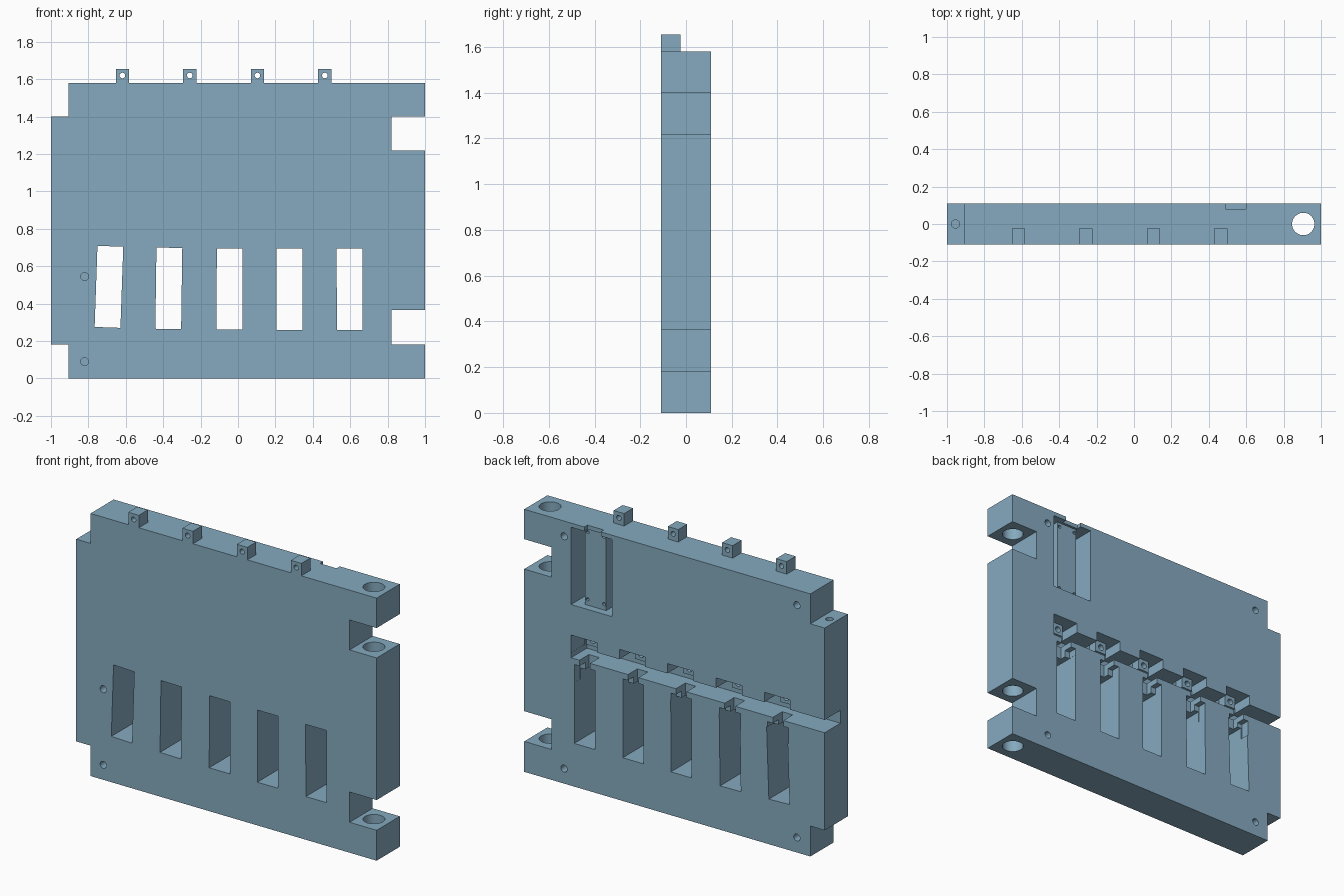
import bpy, math
from mathutils import Matrix

if "Cube" in bpy.data.objects:
    bpy.data.objects.remove(bpy.data.objects["Cube"])

blue = bpy.data.materials.new("steel_blue")
blue.diffuse_color = (0.235, 0.40, 0.52, 1)
blue.use_nodes = True
blue.node_tree.nodes["Principled BSDF"].inputs["Base Color"].default_value = blue.diffuse_color
T = 0.11  # half thickness


def box(name, x0, x1, y0, y1, z0, z1, tilt=0):
    bpy.ops.mesh.primitive_cube_add(size=1)
    o = bpy.context.object
    o.name = name
    c = ((x0 + x1) / 2, (y0 + y1) / 2, (z0 + z1) / 2)
    o.data.transform(Matrix.Translation(c) @ Matrix.Rotation(math.radians(tilt), 4, 'Y')
                     @ Matrix.Diagonal((x1 - x0, y1 - y0, z1 - z0, 1)))
    return o


def rod(name, c, r, length, axis='Y', sides=24):
    bpy.ops.mesh.primitive_cylinder_add(radius=r, depth=length, vertices=sides)
    o = bpy.context.object
    o.name = name
    rot = Matrix.Rotation(math.pi / 2, 4, 'X') if axis == 'Y' else Matrix()
    o.data.transform(Matrix.Translation(c) @ rot)
    return o


def boolean(target, tool, op='DIFFERENCE'):
    m = target.modifiers.new("cut", 'BOOLEAN')
    m.operation, m.solver, m.object = op, 'EXACT', tool
    bpy.context.view_layer.objects.active = target
    bpy.ops.object.modifier_apply(modifier=m.name)
    bpy.data.objects.remove(tool, do_unlink=True)


def finish(o):
    o.data.materials.clear()
    o.data.materials.append(blue)
    bpy.ops.object.select_all(action='DESELECT')
    o.select_set(True)
    bpy.context.view_layer.objects.active = o
    bpy.ops.object.shade_smooth_by_angle(angle=math.radians(30))


panel = box("panel", -1, 1, -T, T, 0, 1.58)

# Left corner notches and right hinge notches
for x0, x1, z0, z1 in ((-1.1, -0.905, -0.1, 0.183), (-1.1, -0.905, 1.40, 1.7),
                       (0.82, 1.1, 0.183, 0.365), (0.82, 1.1, 1.22, 1.40)):
    boolean(panel, box("cutter", x0, x1, -0.2, 0.2, z0, z1))

# Hinge bore and small pin holes in the left tongue
boolean(panel, rod("cutter", (0.905, 0, 0.8), 0.06, 2, 'Z', 40))
for z in (0.183, 1.40):
    boolean(panel, rod("cutter", (-0.955, 0, z), 0.022, 0.16, 'Z'))

# Blind screw holes: front, then back
for x, y, z in ((-0.82, -T, 0.09), (-0.82, -T, 0.545), (0.735, T, 0.09),
                (0.735, T, 1.488), (-0.815, T, 0.09), (-0.815, T, 1.488)):
    boolean(panel, rod("cutter", (x, y, z), 0.021, 0.14))

# Long cable channel across the back, open on the left side
boolean(panel, box("cutter", -1.1, 0.688, T - 0.15, 0.2, 0.77, 0.847))

# Five tilted windows, each with a throat, a pocket and a drilled boss
windows = ((-0.69, 0.490, 2), (-0.37, 0.482, 0.8), (-0.045, 0.478, 0.2),
           (0.275, 0.477, 0), (0.597, 0.477, -0.2))
for x, z, tilt in windows:
    boolean(panel, box("cutter", x - 0.069, x + 0.069, -0.2, 0.2, z - 0.217, z + 0.217, tilt))
    boolean(panel, box("cutter", x - 0.035, x + 0.035, T - 0.09, 0.2, z + 0.15, 0.80))
    boolean(panel, box("cutter", x - 0.069, x + 0.069, T - 0.055, 0.2, z + 0.15, 0.735))
    boolean(panel, box("cutter", x - 0.08, x + 0.092, T - 0.13, 0.2, 0.80, 0.906))
    boss = box("window_boss", x - 0.035, x + 0.04, T - 0.15, T - 0.075, 0.835, 0.907)
    boolean(boss, rod("cutter", (x, T - 0.07, 0.87), 0.018, 0.1))
    finish(boss)

# Back recess: two deep side trenches, a shallower centre panel, slot to the top edge
for x0, x1, depth in ((0.416, 0.486, 0.13), (0.626, 0.688, 0.13), (0.48, 0.63, 0.045)):
    boolean(panel, box("cutter", x0, x1, T - depth, 0.2, 1.09, 1.555))
boolean(panel, box("cutter", 0.49, 0.60, T - 0.03, 0.2, 1.5, 1.7))
for x in (0.50, 0.61):
    for z in (1.125, 1.53):
        boolean(panel, rod("cutter", (x, T - 0.045, z), 0.01, 0.06, sides=12))
finish(panel)

# Mounting lugs on the top edge
for x in (-0.618, -0.258, 0.104, 0.464):
    lug = box("mounting_lug", x - 0.035, x + 0.035, -T, -0.025, 1.575, 1.655)
    boolean(lug, rod("cutter", (x, -0.07, 1.62), 0.015, 0.3))
    finish(lug)
